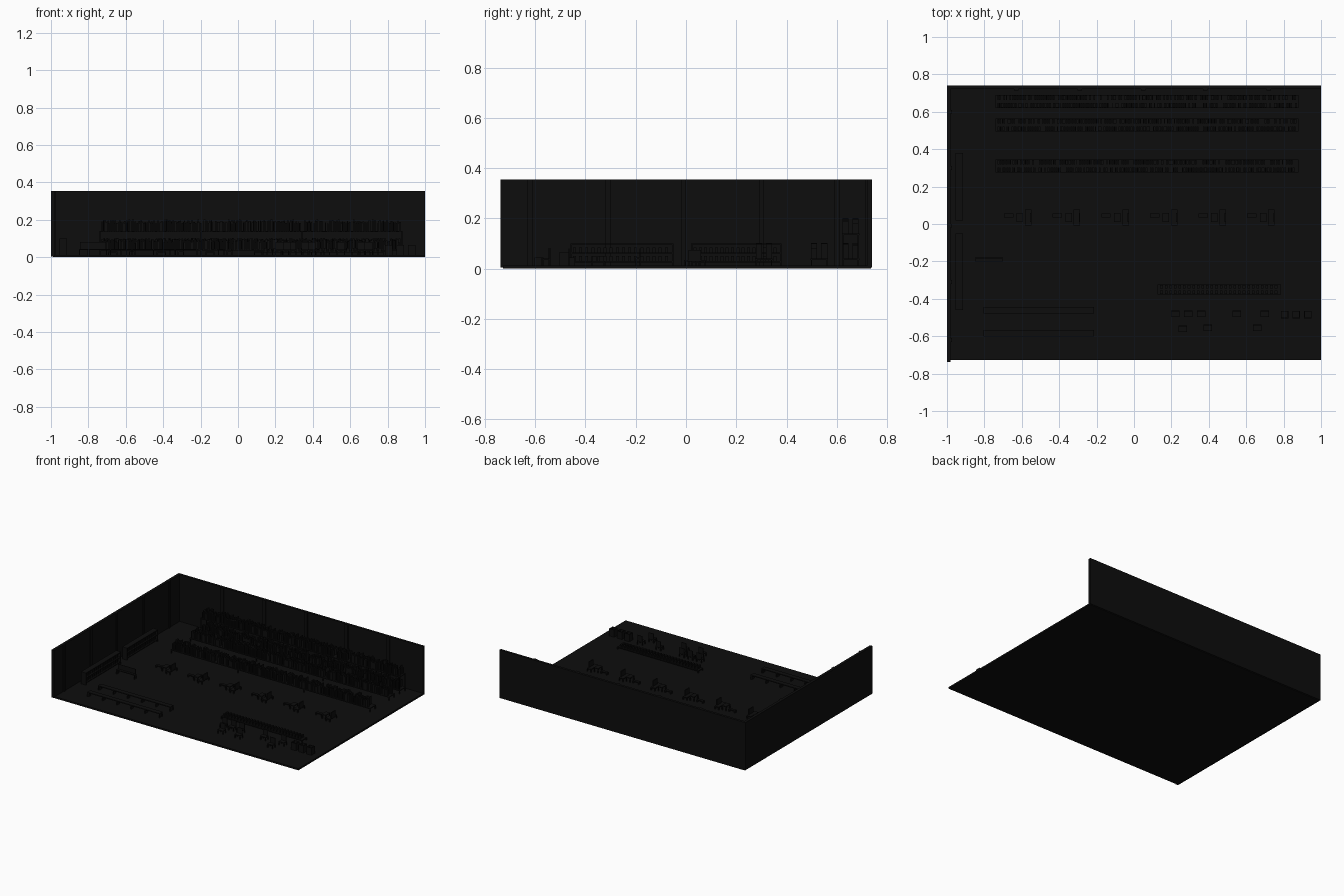
import bpy, bmesh, random
from mathutils import Matrix, Vector

if "Cube" in bpy.data.objects:
    bpy.data.objects.remove(bpy.data.objects["Cube"])

random.seed(4)
mat = bpy.data.materials.new("near_black")
mat.diffuse_color = (0.004, 0.004, 0.004, 1)
mat.use_nodes = True
mat.node_tree.nodes["Principled BSDF"].inputs["Base Color"].default_value = mat.diffuse_color


def build(name, boxes):
    """One object from boxes given as (x0, x1, y0, y1, z0, z1)."""
    bm = bmesh.new()
    for x0, x1, y0, y1, z0, z1 in boxes:
        c = Vector(((x0 + x1) / 2, (y0 + y1) / 2, (z0 + z1) / 2))
        s = Matrix.Diagonal((x1 - x0, y1 - y0, z1 - z0, 1))
        bmesh.ops.create_cube(bm, size=1, matrix=Matrix.Translation(c) @ s)
    me = bpy.data.meshes.new(name)
    bm.to_mesh(me)
    bm.free()
    me.materials.append(mat)
    ob = bpy.data.objects.new(name, me)
    bpy.context.collection.objects.link(ob)
    return ob


F = 0.012   # floor level
H = 0.355   # wall height

# Room shell
build("floor", [(-0.99, 1, -0.727, 0.735, 0, F)])
build("back_wall", [(-1, 1, 0.722, 0.74, 0.005, H)])
build("left_wall", [(-1, -0.98, -0.737, 0.74, 0.005, H)])
build("wall_pilasters",
      [(x - 0.012, x + 0.012, 0.714, 0.724, F, H) for x in (-0.63, -0.29, 0.05, 0.38, 0.72)]
      + [(-0.982, -0.974, y - 0.01, y + 0.01, F, H) for y in (-0.62, -0.31, -0.01, 0.3, 0.6)])


# Long racks filled with upright items on both faces
def rack(name, y, tiers):
    frame, items = [], []
    for z in tiers:
        frame.append((-0.74, 0.88, y - 0.035, y + 0.035, z - 0.006, z))
        for side in (-0.02, 0.02):
            x = -0.73
            while x < 0.86:
                w = random.uniform(0.006, 0.014)
                if random.random() < 0.8:
                    items.append((x, x + w * 0.75, y + side - 0.012, y + side + 0.012,
                                  z, z + random.uniform(0.04, 0.062)))
                x += w
    for x in (-0.74, -0.2, 0.34, 0.875):
        for d in (-0.033, 0.028):
            frame.append((x, x + 0.005, y + d, y + d + 0.005, F, tiers[-1]))
    build(name + "_frame", frame)
    build(name + "_items", items)


rack("back_rack", 0.655, (0.04, 0.14))
rack("middle_rack", 0.53, (0.04,))
rack("front_rack", 0.31, (0.04,))


# Tiered shelves along the left wall
for i, (y0, y1) in enumerate(((-0.46, -0.05), (0.02, 0.38))):
    boxes = []
    for z in (0.03, 0.065, 0.1):
        boxes.append((-0.955, -0.915, y0, y1, z - 0.005, z))
    for y in (y0, y1 - 0.006):
        boxes.append((-0.955, -0.915, y, y + 0.006, F, 0.1))
    n = 16
    for k in range(n):
        y = y0 + 0.01 + k * (y1 - y0 - 0.02) / n
        for z in (0.03, 0.065):
            boxes.append((-0.95, -0.925, y, y + 0.012, z, z + 0.02))
    build("wall_shelf_%d" % (i + 1), boxes)


def table(x, y, w, d, h):
    """Table or stool: slab top on four legs."""
    b = [(x - w / 2, x + w / 2, y - d / 2, y + d / 2, h - 0.006, h)]
    for sx in (-1, 1):
        for sy in (-1, 1):
            lx, ly = x + sx * (w / 2 - 0.003), y + sy * (d / 2 - 0.003)
            b.append((lx - 0.003, lx + 0.003, ly - 0.003, ly + 0.003, F, h - 0.006))
    return b


# Six workstations: table, seat with backrest and side stand
for i in range(6):
    x = -0.61 + 0.26 * i
    b = table(x, 0.035, 0.035, 0.05, 0.045) + table(x + 0.045, 0.035, 0.035, 0.085, 0.035)
    b += table(x - 0.06, 0.045, 0.05, 0.02, 0.03)
    b.append((x + 0.055, x + 0.062, 0.01, 0.06, 0.035, 0.075))
    build("workstation_%d" % (i + 1), b)

# Low long benches, front left
for i, y in enumerate((-0.46, -0.585)):
    build("long_bench_%d" % (i + 1), table(-0.51, y, 0.59, 0.035, 0.045)
          + [(-0.8 + k * 0.115, -0.794 + k * 0.115, y - 0.014, y + 0.014, F, 0.04) for k in range(6)])
build("small_bench", table(-0.775, -0.19, 0.15, 0.022, 0.045)
      + [(-0.845, -0.705, -0.184, -0.18, 0.045, 0.08)])

# Low rack, front right
b = table(0.455, -0.35, 0.66, 0.055, 0.03)
for k in range(26):
    for y in (-0.365, -0.335):
        x = 0.14 + k * 0.0245
        b.append((x, x + 0.014, y - 0.009, y + 0.009, 0.03, 0.05))
build("low_rack", b)

# Seats with backrests, front right
seats = [(0.22, -0.48), (0.29, -0.48), (0.36, -0.48), (0.55, -0.48), (0.7, -0.48),
         (0.26, -0.56), (0.395, -0.555), (0.66, -0.555)]
for i, (x, y) in enumerate(seats):
    build("seat_%d" % (i + 1), table(x, y, 0.045, 0.035, 0.04)
          + [(x - 0.02, x + 0.02, y + 0.012, y + 0.017, 0.04, 0.08)])

# Three square open bins
for i, x in enumerate((0.805, 0.867, 0.93)):
    y, r, t = -0.485, 0.02, 0.004
    build("bin_%d" % (i + 1), [(x - r, x + r, y - r, y - r + t, F, 0.065),
                               (x - r, x + r, y + r - t, y + r, F, 0.065),
                               (x - r, x - r + t, y - r, y + r, F, 0.065),
                               (x + r - t, x + r, y - r, y + r, F, 0.065)])
